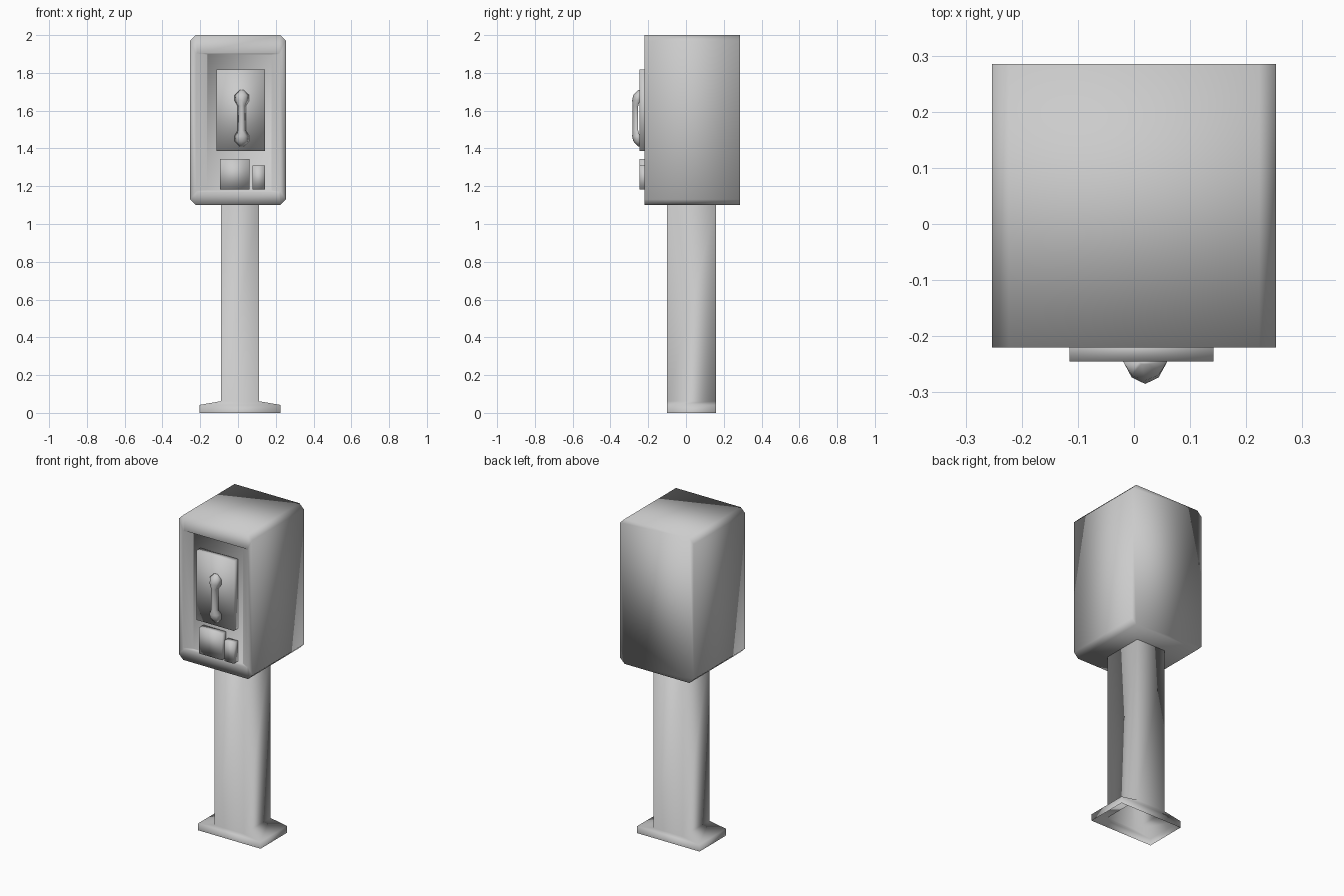
import bpy
import bmesh

cube = bpy.data.objects.get("Cube")
if cube:
    bpy.data.objects.remove(cube, do_unlink=True)

GREY = (0.6, 0.6, 0.6, 1.0)
grey = bpy.data.materials.new("light grey")
grey.use_nodes = True
grey.diffuse_color = GREY
grey.node_tree.nodes["Principled BSDF"].inputs["Base Color"].default_value = GREY


def loft(name, rings, cap_start=True, cap_end=True):
    """Skin a list of equal-length closed rings into a smooth object."""
    bm = bmesh.new()
    loops = [[bm.verts.new(p) for p in ring] for ring in rings]
    for a, b in zip(loops, loops[1:]):
        for i in range(len(a)):
            j = (i + 1) % len(a)
            bm.faces.new((a[i], a[j], b[j], b[i]))
    if cap_start:
        bm.faces.new(loops[0])
    if cap_end:
        bm.faces.new(loops[-1])
    bmesh.ops.recalc_face_normals(bm, faces=bm.faces)
    for f in bm.faces:
        f.smooth = True
    mesh = bpy.data.meshes.new(name)
    bm.to_mesh(mesh)
    bm.free()
    mesh.materials.append(grey)
    obj = bpy.data.objects.new(name, mesh)
    bpy.context.collection.objects.link(obj)
    return obj


def chamfered(x0, x1, z0, z1, c, y):
    """Upright rectangle with cut corners at depth y."""
    return [(x0 + c, y, z0), (x1 - c, y, z0), (x1, y, z0 + c), (x1, y, z1 - c),
            (x1 - c, y, z1), (x0 + c, y, z1), (x0, y, z1 - c), (x0, y, z0 + c)]


def flat_rect(x0, x1, y0, y1, z):
    return [(x0, y0, z), (x1, y0, z), (x1, y1, z), (x0, y1, z)]


# Housing with a shallow recess in the front
loft("housing", [
    chamfered(-0.253, 0.253, 1.1, 2.0, 0.03, 0.285),
    chamfered(-0.253, 0.253, 1.1, 2.0, 0.03, -0.22),
    chamfered(-0.222, 0.222, 1.17, 1.905, 0.006, -0.22),
    chamfered(-0.165, 0.178, 1.175, 1.9, 0.004, -0.203),
])

# Pedestal with a flared foot, open underneath
loft("pedestal", [
    flat_rect(x0, x1, -0.1, 0.16, z)
    for x0, x1, z in ((-0.205, 0.225, 0), (-0.205, 0.225, 0.042),
                      (-0.09, 0.11, 0.062), (-0.09, 0.11, 1.1))
], cap_start=False)

# Raised panels on the front
for name, x0, x1, z0, z1 in (
        ("handset_plate", -0.115, 0.142, 1.387, 1.818),
        ("coin_panel", -0.095, 0.06, 1.183, 1.345),
        ("coin_return", 0.077, 0.142, 1.183, 1.31)):
    loft(name, [flat_rect(x0, x1, -0.245, -0.202, z) for z in (z0, z1)])

# Handset: height offset from centre, half width, back and front depth
HALF = ((0.022, 0.15, -0.244, -0.252), (0.04, 0.122, -0.244, -0.279),
        (0.04, 0.095, -0.244, -0.285), (0.022, 0.065, -0.253, -0.283))
stations = [(w, 1.56 + h, b, f) for w, h, b, f in HALF]
stations += [(w, 1.56 - h, b, f) for w, h, b, f in reversed(HALF)]
stations[0] = (0.012,) + stations[0][1:]
stations[-1] = (0.012,) + stations[-1][1:]
loft("handset", [
    [(0.02 + s * w, b + (f - b) * t, z)
     for s, t in ((-1, 0), (-0.6, 0.72), (0, 1), (0.6, 0.72), (1, 0))]
    for w, z, b, f in stations
])
